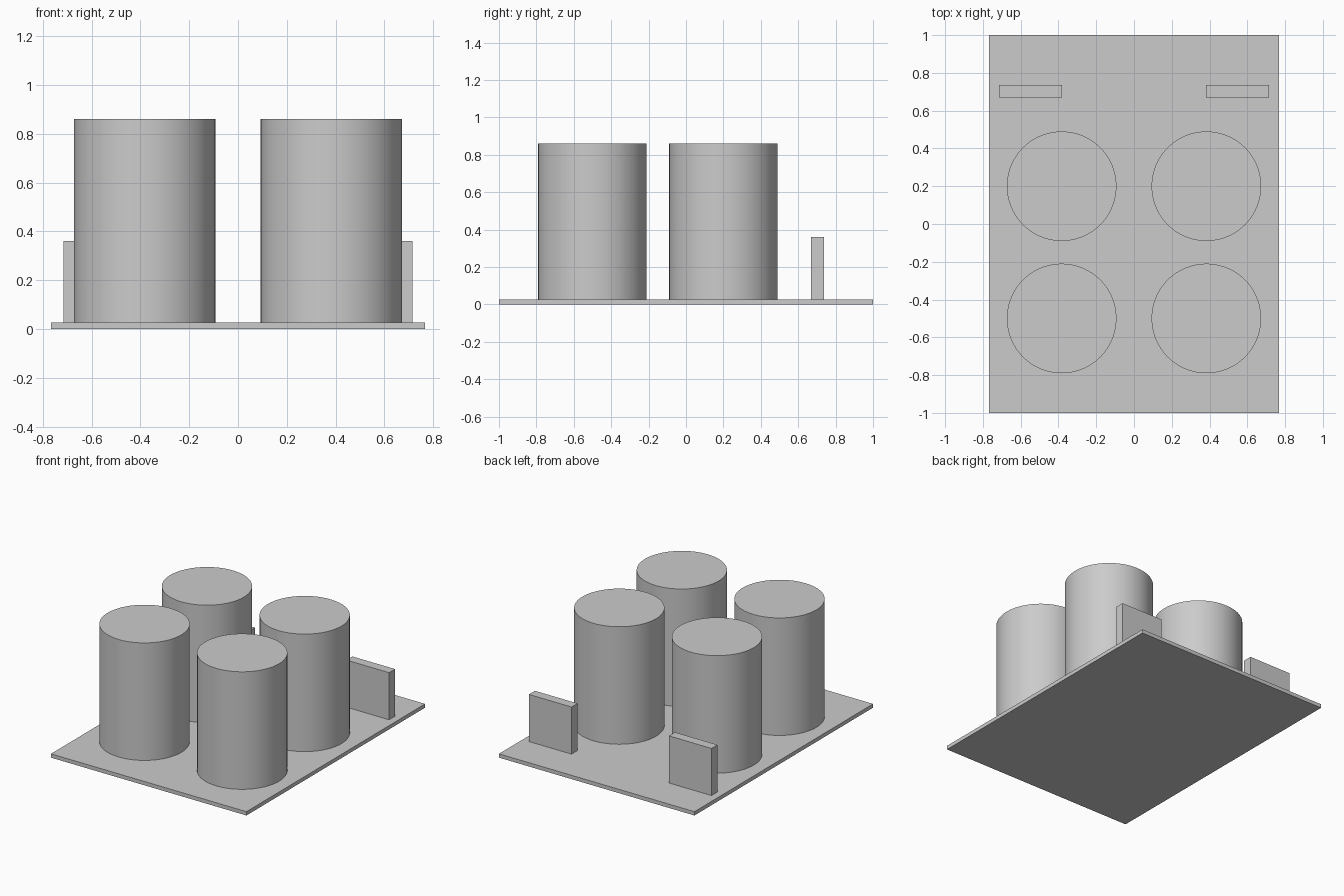
import bpy
import math

cube = bpy.data.objects.get("Cube")
if cube:
    bpy.data.objects.remove(cube, do_unlink=True)

PLATE_TOP = 0.027

# Single plain grey material
grey = bpy.data.materials.new("light_grey")
grey.use_nodes = True
colour = (0.6, 0.6, 0.6, 1)
grey.diffuse_color = colour
for node in grey.node_tree.nodes:
    if node.type == 'BSDF_PRINCIPLED':
        node.inputs["Base Color"].default_value = colour


def finish(name):
    obj = bpy.context.object
    obj.name = name
    obj.data.materials.append(grey)
    return obj


def box(name, centre, size):
    bpy.ops.mesh.primitive_cube_add(size=1, location=centre)
    obj = finish(name)
    obj.scale = size
    bpy.ops.object.transform_apply(location=False, rotation=False, scale=True)


def drum(name, x, y, radius, top):
    height = top - PLATE_TOP
    bpy.ops.mesh.primitive_cylinder_add(
        vertices=96, radius=radius, depth=height,
        location=(x, y, PLATE_TOP + height / 2))
    finish(name)
    bpy.ops.object.shade_smooth_by_angle(angle=math.radians(30))


# Base plate
box("base_plate", (0, 0, PLATE_TOP / 2), (1.533, 2, PLATE_TOP))

# Mirrored pairs of cylinders and upright rear tabs
tab_height = 0.361 - PLATE_TOP
for side, sign in (("left", 1), ("right", -1)):
    for place, y in (("front", -0.5), ("rear", 0.2)):
        drum(f"{place}_{side}_cylinder", sign * 0.383, y, 0.29, 0.86)
    box(f"{side}_tab", (sign * 0.549, 0.703, PLATE_TOP + tab_height / 2),
        (0.334, 0.067, tab_height))
